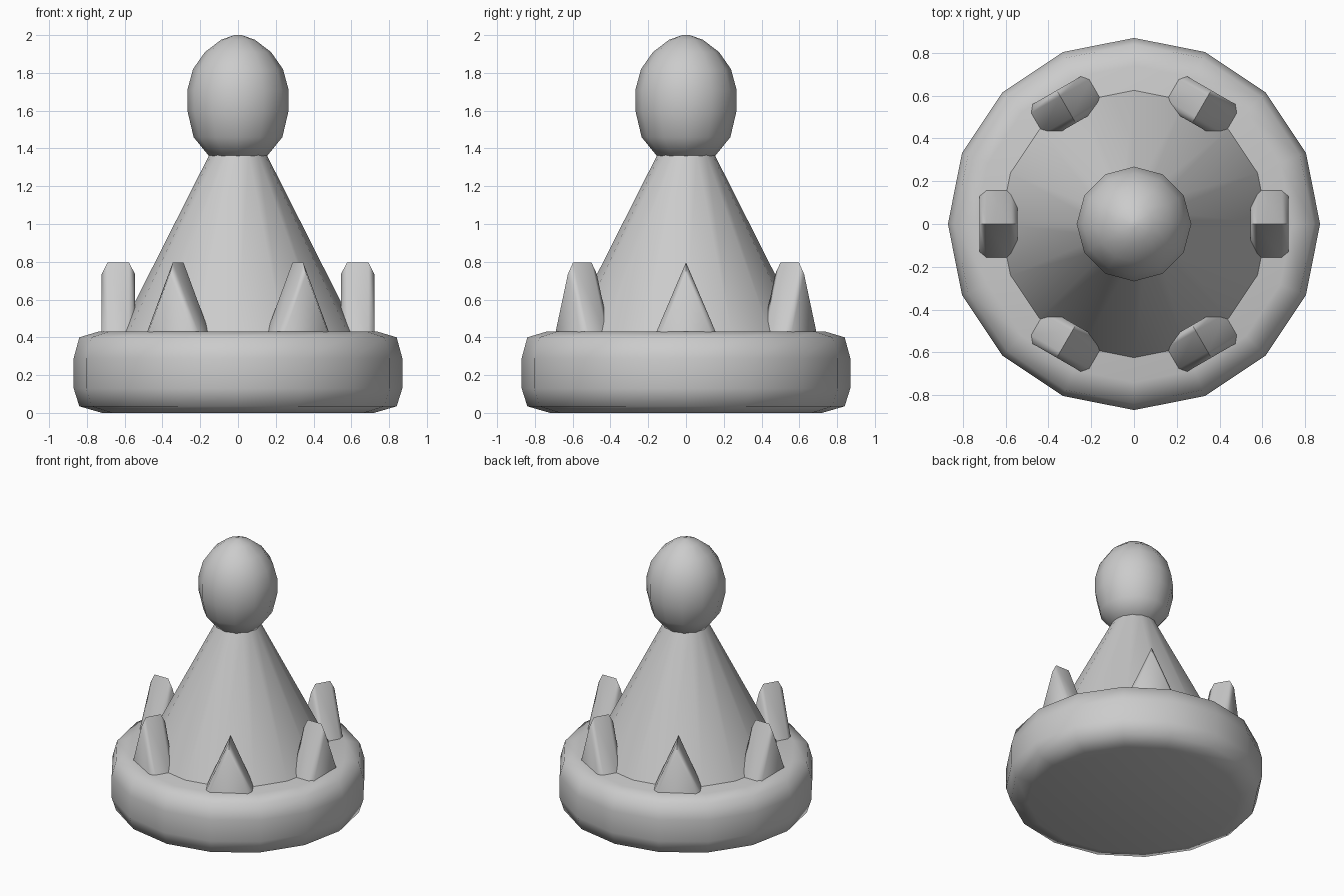
import bpy, bmesh, math
from mathutils import Matrix

cube = bpy.data.objects.get("Cube")
if cube:
    bpy.data.objects.remove(cube, do_unlink=True)

GREY = (0.6, 0.6, 0.6, 1)
grey = bpy.data.materials.new("plain grey")
grey.use_nodes = True
grey.diffuse_color = GREY
grey.node_tree.nodes["Principled BSDF"].inputs["Base Color"].default_value = GREY


def finish(name, bm, angle):
    """Turn a bmesh into a shaded object."""
    bmesh.ops.remove_doubles(bm, verts=bm.verts, dist=0.0005)
    bmesh.ops.recalc_face_normals(bm, faces=bm.faces)
    mesh = bpy.data.meshes.new(name)
    bm.to_mesh(mesh)
    bm.free()
    mesh.materials.append(grey)
    obj = bpy.data.objects.new(name, mesh)
    bpy.context.collection.objects.link(obj)
    bpy.ops.object.select_all(action="DESELECT")
    obj.select_set(True)
    bpy.context.view_layer.objects.active = obj
    bpy.ops.object.shade_smooth_by_angle(angle=math.radians(angle))
    return obj


def loft(bm, rings):
    """Skin equal-length rings of points and cap both ends."""
    rings = [[bm.verts.new(p) for p in ring] for ring in rings]
    n = len(rings[0])
    for a, b in zip(rings, rings[1:]):
        for i in range(n):
            j = (i + 1) % n
            bm.faces.new((a[i], a[j], b[j], b[i]))
    bm.faces.new(rings[0])
    bm.faces.new(rings[-1])


def turned(name, profile, sides, angle=60):
    """Lathe a (radius, height) profile about z."""
    bm = bmesh.new()
    steps = [2 * math.pi * i / sides for i in range(sides)]
    loft(bm, [[(r * math.cos(t), r * math.sin(t), z) for t in steps] for r, z in profile])
    return finish(name, bm, angle)


# Rounded base, tapering body and egg-shaped head
turned("base", [(0.72, 0), (0.84, 0.035), (0.87, 0.13), (0.87, 0.29),
                (0.84, 0.40), (0.74, 0.43)], 16)
turned("body", [(0.63, 0.42), (0.15, 1.37)], 16)
turned("head", [(0.15, 1.355), (0.235, 1.46), (0.268, 1.6), (0.268, 1.71),
                (0.238, 1.82), (0.175, 1.91), (0.09, 1.975), (0.02, 2.0)], 12)

# Ring of six bevelled triangular spikes
for k in range(6):
    bm = bmesh.new()
    sections = [(0.545, 0.138, 0.735), (0.578, 0.165, 0.797),
                (0.69, 0.165, 0.797), (0.722, 0.138, 0.735)]
    loft(bm, [[(x, -w, 0.41), (x, w, 0.41), (x, 0, tip)] for x, w, tip in sections])
    bm.transform(Matrix.Rotation(k * math.pi / 3, 4, "Z"))
    finish(f"spike_{k + 1}", bm, 60)
